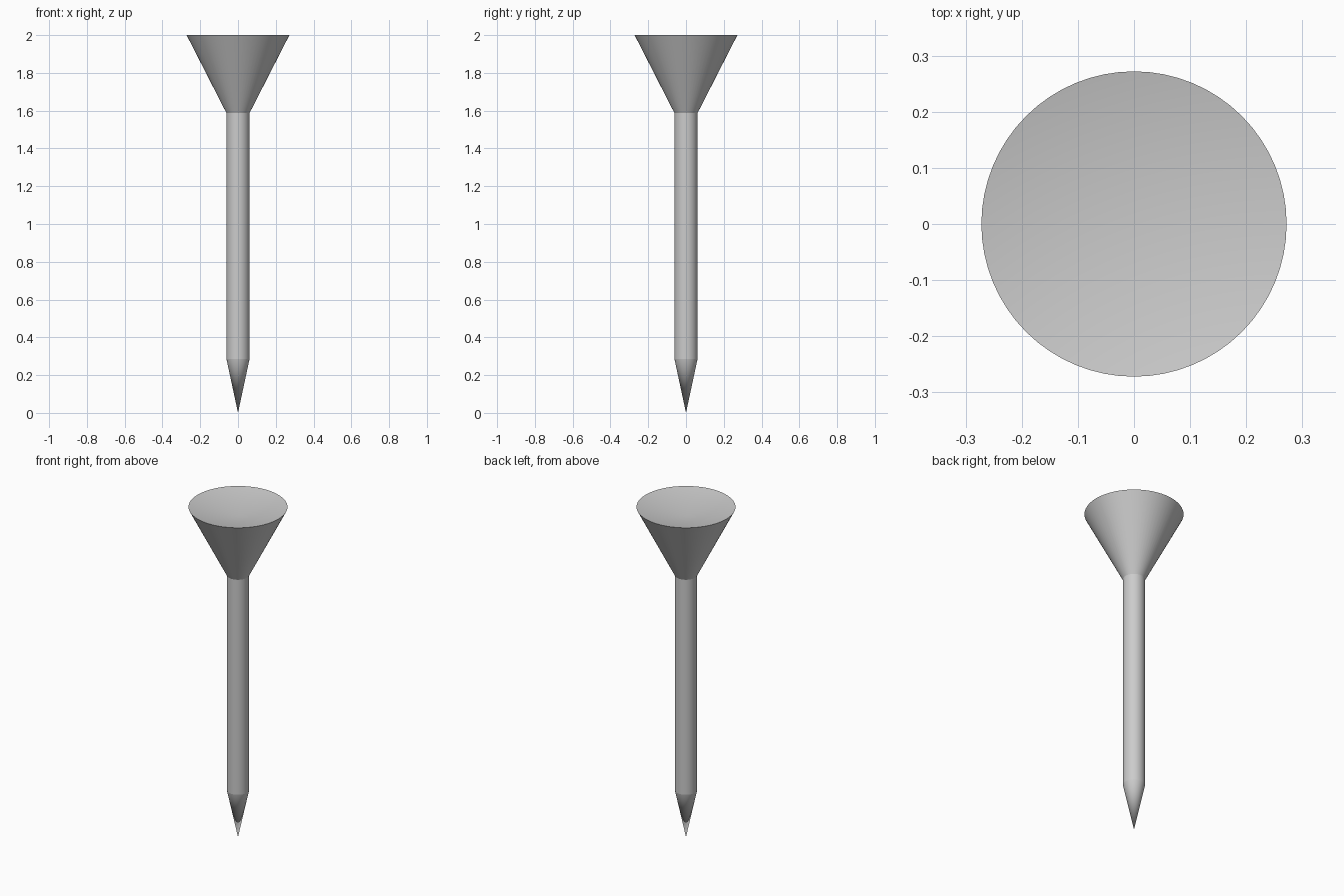
import bpy, bmesh, math

if "Cube" in bpy.data.objects:
    bpy.data.objects.remove(bpy.data.objects["Cube"])

SIDES = 64


def lathe(name, profile):
    """Spin an (r, z) profile around the z axis."""
    bm = bmesh.new()
    verts = [bm.verts.new((r, 0, z)) for r, z in profile]
    edges = [bm.edges.new(pair) for pair in zip(verts, verts[1:])]
    bmesh.ops.spin(bm, geom=verts + edges, cent=(0, 0, 0), axis=(0, 0, 1),
                   angle=math.tau, steps=SIDES, use_merge=False)
    bmesh.ops.remove_doubles(bm, verts=bm.verts, dist=1e-5)
    bmesh.ops.recalc_face_normals(bm, faces=bm.faces)
    mesh = bpy.data.meshes.new(name)
    bm.to_mesh(mesh)
    bm.free()
    obj = bpy.data.objects.new(name, mesh)
    bpy.context.collection.objects.link(obj)
    bpy.ops.object.select_all(action='DESELECT')
    obj.select_set(True)
    bpy.context.view_layer.objects.active = obj
    bpy.ops.object.shade_smooth_by_angle(angle=math.radians(10))
    return obj


# Pointed tip, straight shaft, flared head and shallow conical dish
lathe("golf_tee", [(0, 0), (0.061, 0.285), (0.061, 1.587),
                   (0.272, 2.0), (0, 1.946)])
